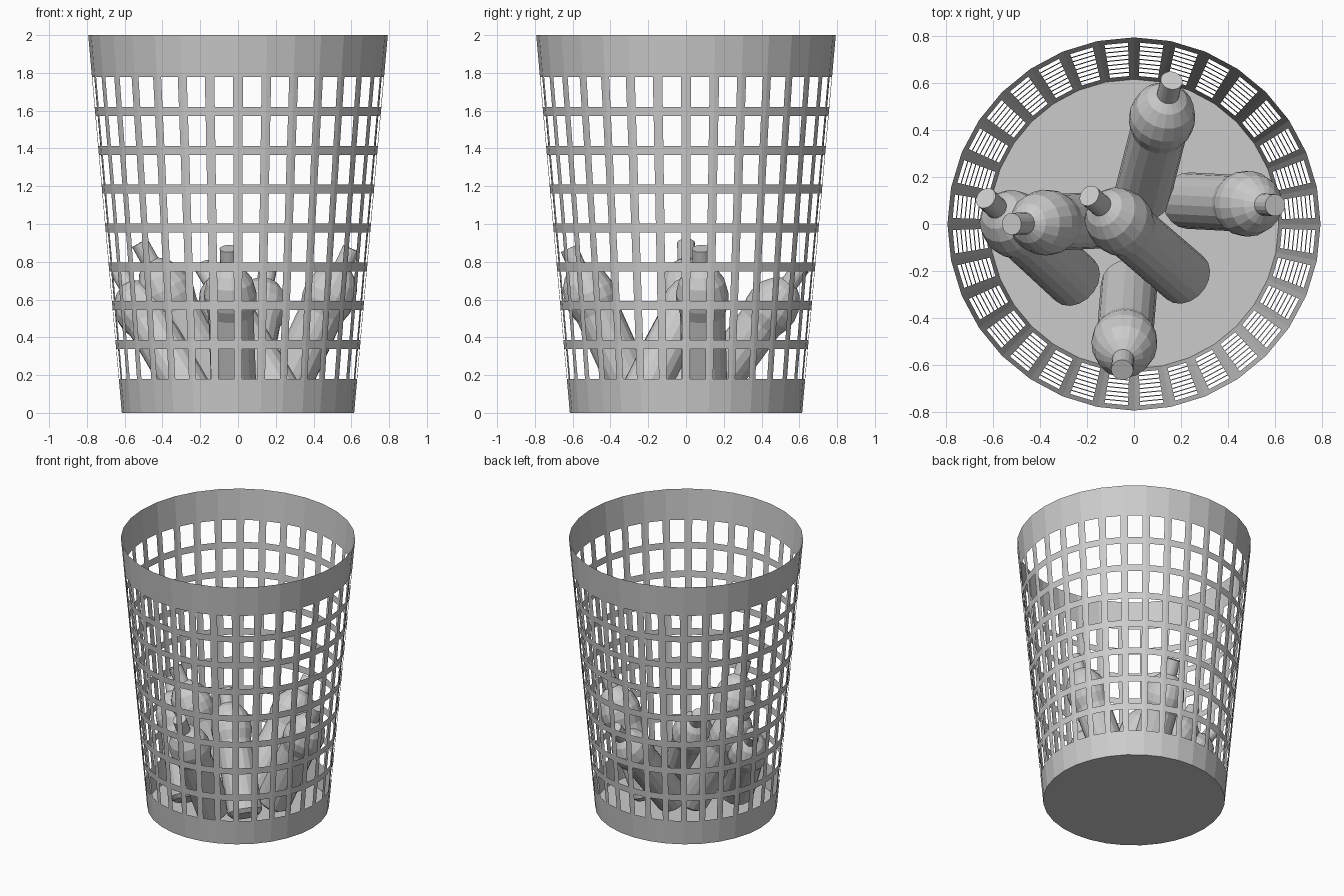
import bpy
import bmesh
import math
from mathutils import Vector

cube = bpy.data.objects.get("Cube")
if cube:
    bpy.data.objects.remove(cube, do_unlink=True)

grey = bpy.data.materials.new("plain_grey")
grey.use_nodes = True
grey.diffuse_color = (0.6, 0.6, 0.6, 1)
grey.node_tree.nodes["Principled BSDF"].inputs["Base Color"].default_value = (0.6, 0.6, 0.6, 1)

HEIGHT, BOTTOM_R, TOP_R = 2.0, 0.615, 0.793
SIDES, ROWS = 32, 8
FIRST_ROW, ROW_STEP, HOLE_HEIGHT = 0.18, 0.2056, 0.158
HALF_POST = 0.17  # share of one side taken by half a post


def add_object(name, bm):
    mesh = bpy.data.meshes.new(name)
    bm.to_mesh(mesh)
    bm.free()
    mesh.materials.append(grey)
    obj = bpy.data.objects.new(name, mesh)
    bpy.context.collection.objects.link(obj)
    return obj


def corner(i):
    a = math.tau * i / SIDES
    return Vector((math.sin(a), -math.cos(a), 0))


# Basket wall: a tapered grid of quads that leaves out the holes
def basket_wall():
    bm = bmesh.new()
    heights = [0.0]
    for row in range(ROWS):
        low = FIRST_ROW + row * ROW_STEP
        heights += [low, low + HOLE_HEIGHT]
    heights.append(HEIGHT)
    columns = []
    for side in range(SIDES):
        for t in (0, HALF_POST, 1 - HALF_POST):
            columns.append(corner(side).lerp(corner(side + 1), t))
    rings = []
    for z in heights:
        r = BOTTOM_R + (TOP_R - BOTTOM_R) * z / HEIGHT
        rings.append([bm.verts.new(c * r + Vector((0, 0, z))) for c in columns])
    for k in range(len(rings) - 1):
        for c in range(len(columns)):
            is_hole = k % 2 == 1 and c % 3 == 1
            if not is_hole:
                n = (c + 1) % len(columns)
                bm.faces.new((rings[k][c], rings[k][n], rings[k + 1][n], rings[k + 1][c]))
    add_object("basket_wall", bm)


# Basket floor: one flat disc
def basket_floor():
    bm = bmesh.new()
    rim = [bm.verts.new(corner(i) * BOTTOM_R) for i in range(SIDES)]
    bm.faces.new(rim[::-1])
    add_object("basket_floor", bm)


# Bottle: a turned profile of (radius, share of length), aimed from base to tip
BOTTLE = [(0.095, 0), (0.12, 0.03), (0.12, 0.58), (0.138, 0.65), (0.14, 0.71),
          (0.122, 0.79), (0.085, 0.85), (0.047, 0.88), (0.047, 1)]


def bottle(name, base, tip, sides=18):
    base, tip = Vector(base), Vector(tip)
    axis = tip - base
    turn = axis.to_track_quat("Z", "Y")
    bm = bmesh.new()
    rings = []
    for r, share in BOTTLE:
        ring = []
        for i in range(sides):
            a = math.tau * i / sides
            spoke = Vector((r * math.cos(a), r * math.sin(a), 0))
            ring.append(bm.verts.new(base + axis * share + turn @ spoke))
        rings.append(ring)
    for low, high in zip(rings, rings[1:]):
        for i in range(sides):
            n = (i + 1) % sides
            bm.faces.new((low[i], low[n], high[n], high[i]))
    bm.faces.new(rings[0][::-1])
    bm.faces.new(rings[-1])
    add_object(name, bm)


basket_wall()
basket_floor()
bottle("left_bottle", (0.22, 0.10, 0.05), (0.60, 0.08, 0.87))
bottle("back_bottle", (0.03, 0.10, 0.08), (0.16, 0.61, 0.77))
bottle("front_bottle", (-0.02, -0.25, 0.05), (-0.05, -0.62, 0.87))
bottle("right_bottle", (-0.05, 0.02, 0.06), (-0.52, 0.0, 0.90))
bottle("middle_bottle", (0.23, -0.24, 0.08), (-0.19, 0.12, 0.78))
bottle("far_right_bottle", (-0.24, -0.25, 0.08), (-0.63, 0.11, 0.75))
